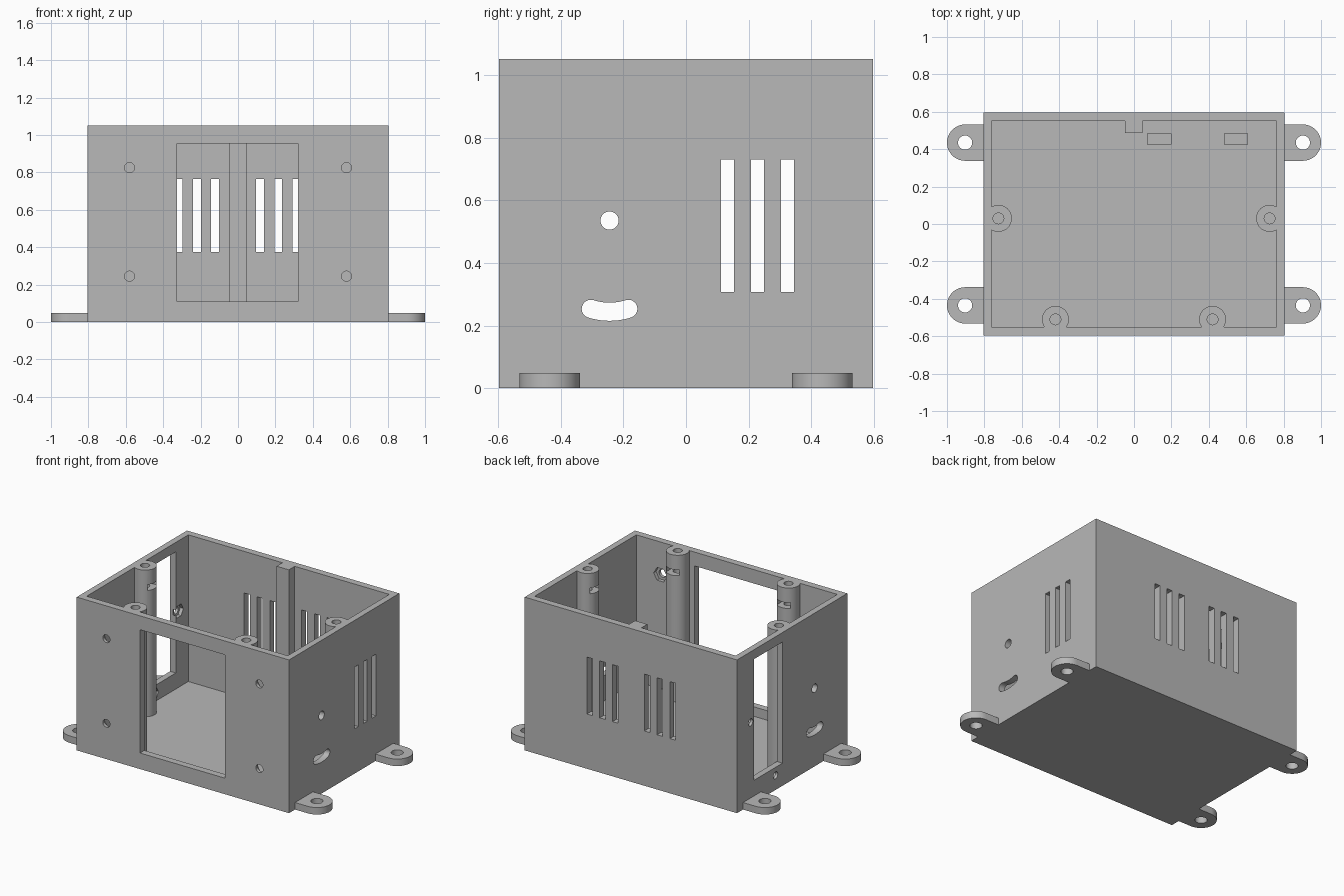
import bpy
import bmesh
from math import sin, cos, pi, asin

old = bpy.data.objects.get("Cube")
if old:
    bpy.data.objects.remove(old, do_unlink=True)

# Single grey plastic
grey = bpy.data.materials.new("grey_plastic")
grey.use_nodes = True
colour = (0.48, 0.48, 0.48, 1)
grey.diffuse_color = colour
grey.node_tree.nodes["Principled BSDF"].inputs["Base Color"].default_value = colour

# Main sizes
HX, HY, TOP = 0.805, 0.597, 1.05
IX, IY, FLOOR = 0.762, 0.55, 0.045
AXES = {
    "x": lambda u, v, w: (w, u, v),
    "y": lambda u, v, w: (u, w, v),
    "z": lambda u, v, w: (u, v, w),
}


def prism(name, outline, axis, a, b):
    """Extrude a closed 2D outline along an axis from a to b."""
    bm = bmesh.new()
    place = AXES[axis]
    low = [bm.verts.new(place(u, v, a)) for u, v in outline]
    high = [bm.verts.new(place(u, v, b)) for u, v in outline]
    bm.faces.new(low)
    bm.faces.new(high)
    n = len(low)
    for i in range(n):
        j = (i + 1) % n
        bm.faces.new((low[i], low[j], high[j], high[i]))
    bmesh.ops.recalc_face_normals(bm, faces=bm.faces)
    mesh = bpy.data.meshes.new(name)
    bm.to_mesh(mesh)
    bm.free()
    mesh.materials.append(grey)
    ob = bpy.data.objects.new(name, mesh)
    bpy.context.collection.objects.link(ob)
    return ob


def arc(cu, cv, r, start, end, n):
    steps = [start + (end - start) * i / n for i in range(n + 1)]
    return [(cu + r * cos(t), cv + r * sin(t)) for t in steps]


def circle(cu, cv, r, n=32):
    return arc(cu, cv, r, 0, 2 * pi, n)[:-1]


def rect(u0, u1, v0, v1):
    return [(u0, v0), (u1, v0), (u1, v1), (u0, v1)]


def cut(target, tool):
    """Subtract a helper from the target and delete the helper."""
    tool.hide_render = True
    mod = target.modifiers.new("cut", "BOOLEAN")
    mod.operation = "DIFFERENCE"
    mod.solver = "EXACT"
    mod.object = tool
    bpy.context.view_layer.objects.active = target
    bpy.ops.object.modifier_apply(modifier=mod.name)
    bpy.data.objects.remove(tool, do_unlink=True)


def carve(target, outline, axis, a, b):
    cut(target, prism("cutter", outline, axis, a, b))


def finish(ob):
    bpy.ops.object.select_all(action="DESELECT")
    ob.select_set(True)
    bpy.context.view_layer.objects.active = ob
    bpy.ops.object.shade_smooth_by_angle(angle=0.6)


# Cavity, leaving room for the screw posts and the back rib
posts = [(-0.725, 0.03, 1, 0), (0.725, 0.03, -1, 0),
         (-0.42, -0.51, 0, 1), (0.42, -0.51, 0, 1)]
cavity = prism("cavity", rect(-IX, IX, -IY, IY), "z", FLOOR, 1.2)
for px, py, dx, dy in posts:
    carve(cavity, circle(px, py, 0.072), "z", -0.1, 1.3)
carve(cavity, rect(-0.048, 0.045, 0.487, 0.7), "z", -0.1, 1.3)

# Open-topped enclosure
box = prism("enclosure", rect(-HX, HX, -HY, HY), "z", 0, TOP)
cut(box, cavity)

# Screw holes and nut slots in the posts
for px, py, dx, dy in posts:
    carve(box, circle(px, py, 0.029, 24), "z", 0.6, 1.2)
    cx, cy = px + 0.05 * dx, py + 0.05 * dy
    wx, wy = (0.08, 0.05) if dx else (0.05, 0.08)
    carve(box, rect(cx - wx, cx + wx, cy - wy, cy + wy), "z", 0.91, 0.95)

# Front window with four screw holes and nut recesses behind them
carve(box, rect(-0.325, 0.32, 0.11, 0.955), "y", -0.7, -0.5)
for x in (-0.58, 0.58):
    for z in (0.245, 0.825):
        carve(box, circle(x, z, 0.027, 24), "y", -0.7, -0.5)
        carve(box, circle(x, z, 0.05, 6), "y", -0.575, -0.52)

# Left-hand socket window with two screw holes and nut recesses
carve(box, rect(0.105, 0.415, 0.155, 0.985), "x", -0.9, -0.7)
for y, z in ((0.45, 0.566), (0.18, 0.1)):
    carve(box, circle(y, z, 0.024, 24), "x", -0.9, -0.7)
    carve(box, circle(y, z, 0.046, 6), "x", -0.785, -0.72)

# Round hole and curved slot through both side walls
R, W = 0.2, 0.029
half = asin(0.06 / R)
cy, cz = -0.244, 0.244 + R
down = -pi / 2
a0, a1 = down - half, down + half
slot = arc(cy, cz, R + W, a0, a1, 10)
slot += arc(cy + R * cos(a1), cz + R * sin(a1), W, a1, a1 + pi, 10)[1:-1]
slot += arc(cy, cz, R - W, a1, a0, 10)
slot += arc(cy + R * cos(a0), cz + R * sin(a0), W, a0 + pi, a0 + 2 * pi, 10)[1:-1]
for side in (-1, 1):
    carve(box, circle(-0.244, 0.535, 0.029), "x", side * 0.7, side * 0.9)
    carve(box, slot, "x", side * 0.7, side * 0.9)

# Ventilation slots
for i in range(3):
    y = 0.132 + 0.096 * i
    carve(box, rect(y - 0.021, y + 0.021, 0.307, 0.73), "x", 0.7, 0.9)
    for x in (-0.317 + 0.097 * i, 0.118 + 0.097 * i):
        carve(box, rect(x - 0.021, x + 0.021, 0.375, 0.765), "y", 0.5, 0.7)
finish(box)

# Mounting ears with bolt holes
for side, sname in ((-1, "right"), (1, "left")):
    for y, yname in ((-0.435, "front"), (0.435, "back")):
        outline = arc(0.903, y, 0.097, -pi / 2, pi / 2, 24)
        outline += [(0.79, y + 0.097), (0.79, y - 0.097)]
        ear = prism(f"mounting_ear_{yname}_{sname}",
                    [(side * u, v) for u, v in outline], "z", 0, 0.048)
        carve(ear, circle(side * 0.903, y, 0.038), "z", -0.1, 0.2)
        finish(ear)

# Low locating blocks on the floor
for i, x in enumerate((0.135, 0.545)):
    prism(f"floor_block_{i + 1}", rect(x - 0.065, x + 0.065, 0.425, 0.483),
          "z", FLOOR - 0.01, FLOOR + 0.03)
